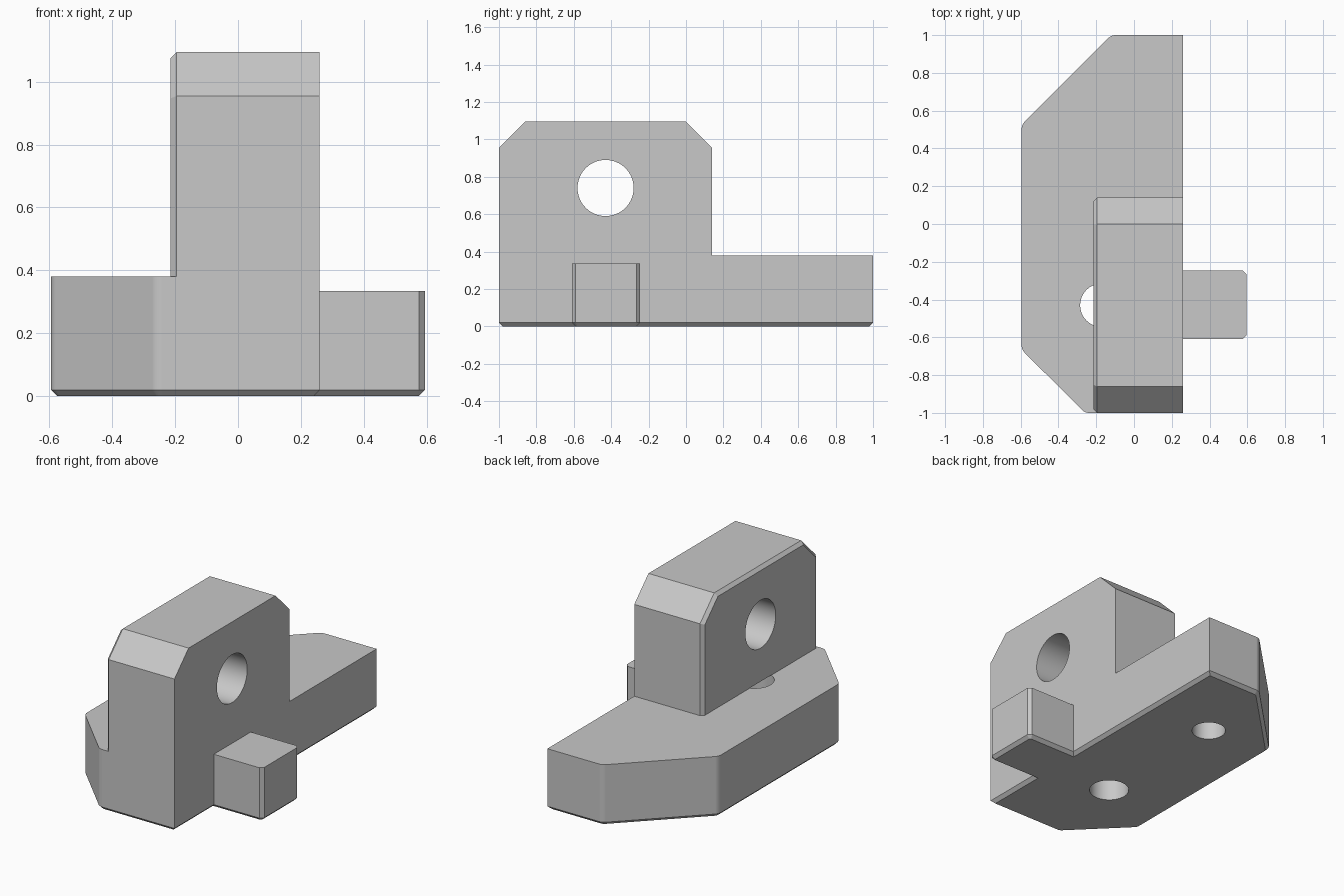
import bpy, bmesh
from mathutils import Matrix, Vector

cube = bpy.data.objects.get("Cube")
if cube:
    bpy.data.objects.remove(cube, do_unlink=True)

CH = 0.02  # small chamfer used on all broken edges

grey = bpy.data.materials.new("plain grey")
grey.use_nodes = True
grey.diffuse_color = (0.58, 0.58, 0.58, 1)
grey.node_tree.nodes["Principled BSDF"].inputs["Base Color"].default_value = (0.58, 0.58, 0.58, 1)


def add_object(name, bm):
    bmesh.ops.recalc_face_normals(bm, faces=bm.faces[:])
    mesh = bpy.data.meshes.new(name)
    bm.to_mesh(mesh)
    bm.free()
    mesh.materials.append(grey)
    obj = bpy.data.objects.new(name, mesh)
    bpy.context.collection.objects.link(obj)
    return obj


def prism(name, points, direction, chamfer_dir, rounded=()):
    """Extrude an outline and chamfer the rim of the face looking along chamfer_dir."""
    bm = bmesh.new()
    verts = [bm.verts.new(p) for p in points]
    bm.faces.new(verts)
    if rounded:
        bmesh.ops.bevel(bm, geom=[verts[i] for i in rounded], offset=CH,
                        segments=4, profile=0.5, affect='VERTICES')
    ext = bmesh.ops.extrude_face_region(bm, geom=bm.faces[:])
    moved = [g for g in ext["geom"] if isinstance(g, bmesh.types.BMVert)]
    bmesh.ops.translate(bm, verts=moved, vec=direction)
    bmesh.ops.recalc_face_normals(bm, faces=bm.faces[:])
    bm.normal_update()
    rim = [f for f in bm.faces if f.normal.dot(Vector(chamfer_dir)) > 0.99]
    bmesh.ops.inset_region(bm, faces=rim, thickness=CH, depth=CH,
                           use_even_offset=True, use_boundary=True)
    return add_object(name, bm)


def drill(name, centre, radius, length, axis='Z'):
    bm = bmesh.new()
    turn = Matrix.Rotation(1.5707963, 4, 'Y') if axis == 'X' else Matrix()
    bmesh.ops.create_cone(bm, cap_ends=True, segments=64, radius1=radius, radius2=radius,
                          depth=length, matrix=Matrix.Translation(centre) @ turn)
    obj = add_object(name, bm)
    obj.hide_render = True
    return obj


def combine(target, tool, operation):
    mod = target.modifiers.new("join", 'BOOLEAN')
    mod.operation, mod.object, mod.solver = operation, tool, 'EXACT'
    bpy.context.view_layer.objects.active = target
    bpy.ops.object.modifier_apply(modifier=mod.name)
    bpy.data.objects.remove(tool, do_unlink=True)


# Base plate with angled corners
plan = [(-0.26, -1), (0.26, -1), (0.26, 1), (-0.12, 1), (-0.595, 0.525), (-0.595, -0.665)]
body = prism("bracket_body", [(x, y, CH) for x, y in plan], (0, 0, 0.36), (0, 0, -1),
             rounded=(0, 3, 4, 5))

# Side tab with broken outer corners
tab_plan = [(0, -0.61), (0.575, -0.61), (0.595, -0.59), (0.595, -0.265),
            (0.575, -0.245), (0, -0.245)]
tab = prism("side_tab", [(x, y, CH) for x, y in tab_plan], (0, 0, 0.315), (0, 0, -1))

# Upright lug with clipped top corners
side = [(-1, 0.2), (0.14, 0.2), (0.14, 0.955), (0, 1.095), (-0.86, 1.095), (-1, 0.955)]
lug = prism("upright_lug", [(-0.195, y, z) for y, z in side], (0.455, 0, 0), (-1, 0, 0))

for part in (tab, lug):
    combine(body, part, 'UNION')

# Cross hole, vertical through hole and blind hole
for cutter in (
    drill("cross_hole", (0, -0.43, 0.74), 0.15, 2, 'X'),
    drill("front_hole", (-0.17, -0.43, 0.1405), 0.115, 0.481),
    drill("rear_blind_hole", (-0.17, 0.48, 0.075), 0.098, 0.35),
):
    combine(body, cutter, 'DIFFERENCE')

# Smooth the round surfaces and keep the edges crisp
bpy.ops.object.select_all(action='DESELECT')
body.select_set(True)
bpy.context.view_layer.objects.active = body
bpy.ops.object.shade_smooth_by_angle(angle=0.5)
weighted = body.modifiers.new("flat_faces", 'WEIGHTED_NORMAL')
weighted.keep_sharp = True
